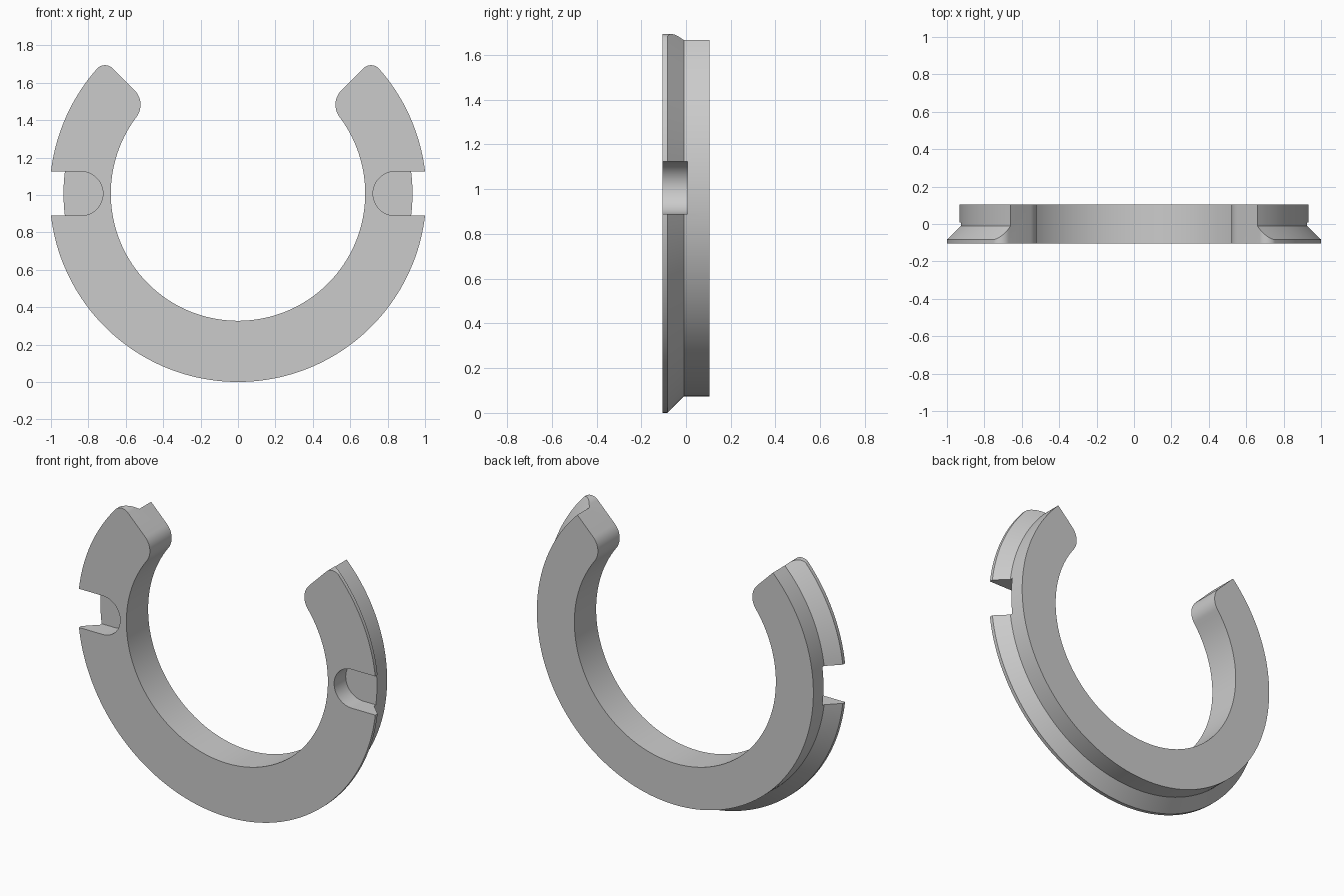
import bpy, bmesh
from math import sin, cos, asin, sqrt, pi, radians

cube = bpy.data.objects.get("Cube")
if cube:
    bpy.data.objects.remove(cube, do_unlink=True)

R = 1.007          # outer radius, also height of the ring centre
INNER = 0.68       # bore radius
BACK = 0.933       # radius of the rear body
HALF = 0.105       # half thickness
END = radians(45)  # direction of the open ends
TIP, HEEL = 0.06, 0.11   # end fillets, outer and inner

grey = bpy.data.materials.new("plain grey")
grey.use_nodes = True
grey.diffuse_color = (0.6, 0.6, 0.6, 1)
grey.node_tree.nodes["Principled BSDF"].inputs["Base Color"].default_value = grey.diffuse_color


def arc(cx, cz, r, a0, a1, n):
    return [(cx + r * cos(a0 + (a1 - a0) * i / n),
             cz + r * sin(a0 + (a1 - a0) * i / n)) for i in range(n + 1)]


def loft(name, loops):
    """Solid through a stack of matching (points, y) outlines."""
    bm = bmesh.new()
    rings = [[bm.verts.new((x, y, z)) for x, z in pts] for pts, y in loops]
    for a, b in zip(rings, rings[1:]):
        for i in range(len(a)):
            bm.faces.new((a[i - 1], a[i], b[i], b[i - 1]))
    bm.faces.new(rings[0])
    bm.faces.new(rings[-1])
    bmesh.ops.recalc_face_normals(bm, faces=bm.faces)
    mesh = bpy.data.meshes.new(name)
    bm.to_mesh(mesh)
    bm.free()
    obj = bpy.data.objects.new(name, mesh)
    mesh.materials.append(grey)
    bpy.context.collection.objects.link(obj)
    return obj


def boolean(obj, cutter, operation):
    mod = obj.modifiers.new(operation, 'BOOLEAN')
    mod.object, mod.operation, mod.solver = cutter, operation, 'EXACT'
    bpy.context.view_layer.objects.active = obj
    bpy.ops.object.modifier_apply(modifier=mod.name)
    bpy.data.objects.remove(cutter, do_unlink=True)


# Turned disc: thin flange, taper, rear body
profile = [(R, -HALF), (R, -0.083), (BACK, -0.01), (BACK, HALF)]
ring = loft("open_ring", [(arc(0, R, r, 0, 2 * pi, 200)[:-1], y) for r, y in profile])

# Open C outline with rounded ends, mirrored from one half
outer = R + 0.001
d1, d2 = outer - TIP, INNER + HEEL
a1, a2 = END - asin(TIP / d1), END - asin(HEEL / d2)
side = END + pi / 2
half = (arc(0, R, outer, -pi / 2, a1, 73)
        + arc(d1 * cos(a1), R + d1 * sin(a1), TIP, a1, side, 12)[1:]
        + arc(d2 * cos(a2), R + d2 * sin(a2), HEEL, side, a2 + pi, 12)
        + arc(0, R, INNER, a2, -pi / 2, 70)[1:])
outline = half + [(-x, z) for x, z in reversed(half[1:-1])]
boolean(ring, loft("outline_cutter", [(outline, -0.2), (outline, 0.2)]), 'INTERSECT')

# Round-ended slots in the front of both sides
SLOT = 0.118
for s in (1, -1):
    pts = arc(0.84, R, SLOT, pi / 2, 3 * pi / 2, 32) + [(1.2, R - SLOT), (1.2, R + SLOT)]
    pts = [(s * x, z) for x, z in pts]
    boolean(ring, loft("slot_cutter", [(pts, -0.2), (pts, 0.007)]), 'DIFFERENCE')

bpy.ops.object.select_all(action='DESELECT')
ring.select_set(True)
bpy.context.view_layer.objects.active = ring
bpy.ops.object.shade_smooth_by_angle(angle=radians(25))
